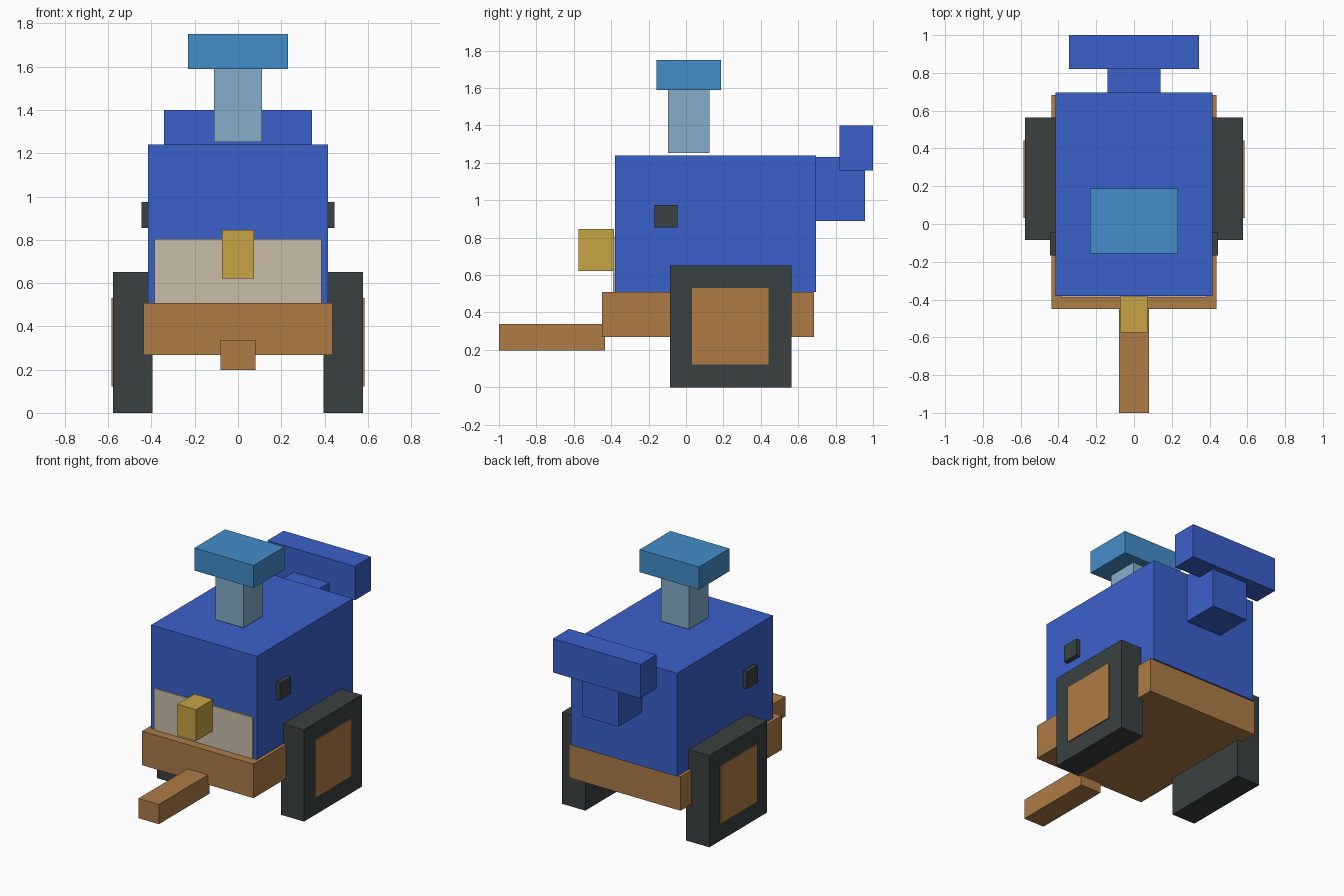
import bpy
import bmesh

default_cube = bpy.data.objects.get("Cube")
if default_cube:
    bpy.data.objects.remove(default_cube, do_unlink=True)


def linear(channel):
    c = channel / 255
    return c / 12.92 if c <= 0.04045 else ((c + 0.055) / 1.055) ** 2.4


def make_material(name, hex_code):
    colour = [linear(c) for c in bytes.fromhex(hex_code)] + [1.0]
    mat = bpy.data.materials.new(name)
    mat.use_nodes = True
    mat.diffuse_color = colour
    mat.node_tree.nodes["Principled BSDF"].inputs["Base Color"].default_value = colour
    return mat


blue = make_material("royal blue", "3A61CB")
sky = make_material("sky blue", "448DCA")
pale = make_material("pale steel blue", "85AEC9")
brown = make_material("wood brown", "AE7C46")
charcoal = make_material("charcoal", "3A4040")
cream = make_material("cream", "C8BEAA")
gold = make_material("gold", "C8A345")


def box(name, mat, x, y, z):
    """Box spanning the given (low, high) range on each axis."""
    mesh = bpy.data.meshes.new(name)
    bm = bmesh.new()
    bmesh.ops.create_cube(bm, size=1)
    for v in bm.verts:
        v.co = [span[1] if c > 0 else span[0] for c, span in zip(v.co, (x, y, z))]
    bm.to_mesh(mesh)
    bm.free()
    mesh.materials.append(mat)
    obj = bpy.data.objects.new(name, mesh)
    bpy.context.collection.objects.link(obj)
    return obj


def centred(name, mat, half_width, y, z):
    return box(name, mat, (-half_width, half_width), y, z)


def pair(name, mat, x, y, z):
    box("left_" + name, mat, x, y, z)
    box("right_" + name, mat, (-x[1], -x[0]), y, z)


# Chassis and draw bar
centred("chassis", brown, 0.437, (-0.45, 0.684), (0.268, 0.509))
centred("draw_bar", brown, 0.08, (-1.0, -0.432), (0.198, 0.338))

# Body, front panel and nose
centred("body", blue, 0.415, (-0.38, 0.695), (0.509, 1.24))
centred("front_panel", cream, 0.387, (-0.389, -0.38), (0.509, 0.803))
centred("nose", gold, 0.073, (-0.575, -0.385), (0.622, 0.845))

# Rear bracket and crossbar
centred("rear_bracket", blue, 0.14, (0.69, 0.958), (0.888, 1.23))
centred("rear_crossbar", blue, 0.343, (0.82, 1.0), (1.16, 1.4))

# Chimney
centred("chimney", pale, 0.11, (-0.097, 0.125), (1.252, 1.59))
centred("chimney_cap", sky, 0.232, (-0.157, 0.187), (1.59, 1.75))

# Wheels, hubs and side blocks
pair("wheel", charcoal, (0.395, 0.577), (-0.085, 0.563), (0, 0.65))
pair("hub", brown, (0.56, 0.585), (0.033, 0.442), (0.122, 0.53))
pair("side_block", charcoal, (0.41, 0.446), (-0.168, -0.045), (0.855, 0.975))
